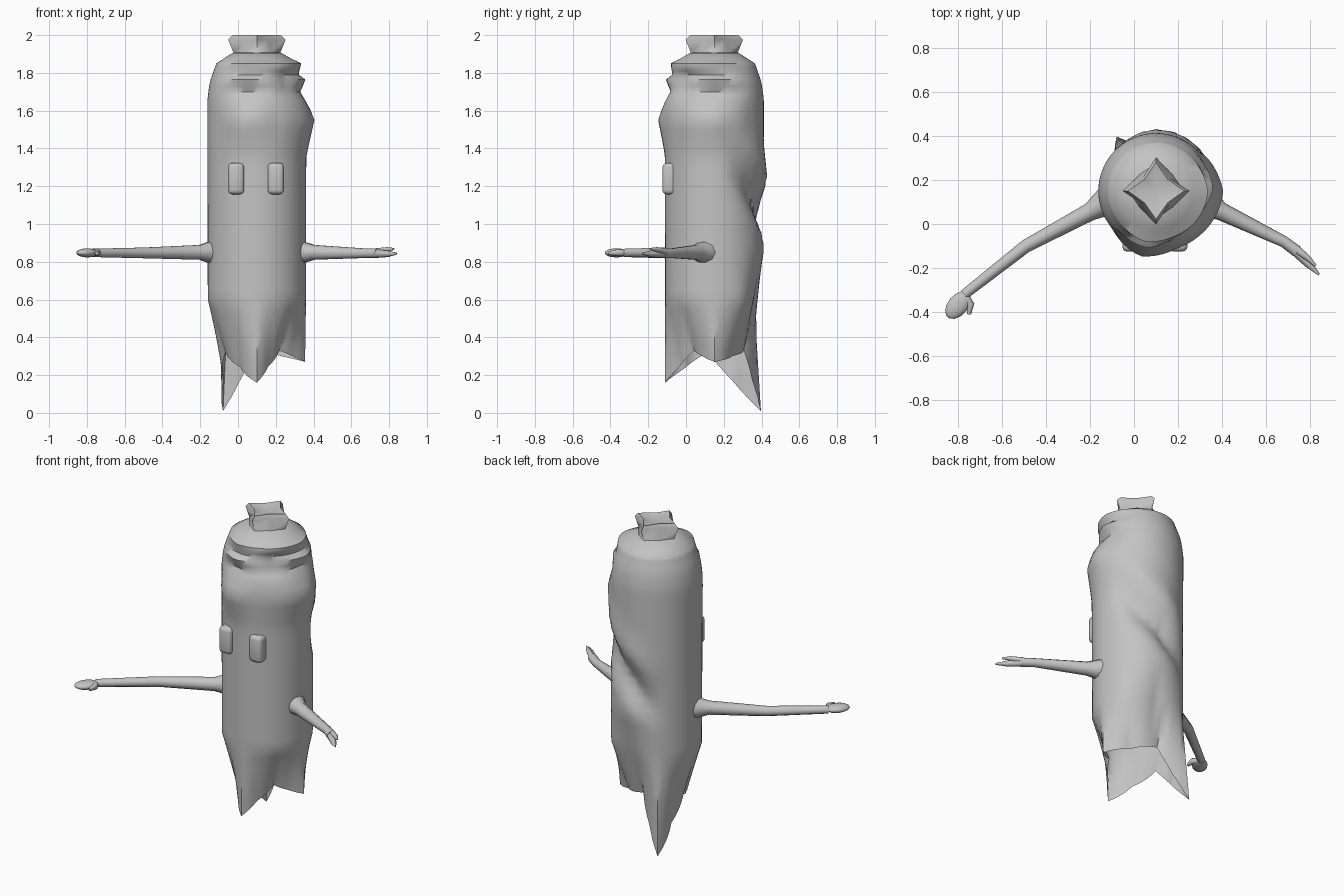
import bpy, bmesh
from math import sin, cos, radians
from mathutils import Vector

cube = bpy.data.objects.get("Cube")
if cube:
    bpy.data.objects.remove(cube, do_unlink=True)

GREY = (0.55, 0.55, 0.55, 1)
mat = bpy.data.materials.new("plain grey")
mat.use_nodes = True
mat.diffuse_color = GREY
mat.node_tree.nodes["Principled BSDF"].inputs["Base Color"].default_value = GREY
CX, CY = 0.1, 0.15


def lerp(table, t, column=1):
    """Piecewise linear lookup of one column, keyed by the first."""
    if t <= table[0][0]:
        return table[0][column]
    for lo, hi in zip(table, table[1:]):
        if t <= hi[0]:
            return lo[column] + (hi[column] - lo[column]) * (t - lo[0]) / (hi[0] - lo[0])
    return table[-1][column]


def finish(obj, angle=45):
    obj.data.materials.append(mat)
    bpy.ops.object.select_all(action='DESELECT')
    obj.select_set(True)
    bpy.context.view_layer.objects.active = obj
    bpy.ops.object.shade_smooth_by_angle(angle=radians(angle))


def loft(name, rings, top, angle=45):
    """Skin closed rings of points and close them with a centre point."""
    bm = bmesh.new()
    loops = [[bm.verts.new(p) for p in ring] for ring in rings]
    tip = bm.verts.new(top)
    n = len(loops[0])
    for i in range(n):
        j = (i + 1) % n
        for lo, hi in zip(loops, loops[1:]):
            bm.faces.new((lo[i], lo[j], hi[j], hi[i]))
        bm.faces.new((loops[-1][i], loops[-1][j], tip))
    mesh = bpy.data.meshes.new(name)
    bm.to_mesh(mesh)
    bm.free()
    obj = bpy.data.objects.new(name, mesh)
    bpy.context.collection.objects.link(obj)
    finish(obj, angle)


def polar(a, r, z):
    return Vector((CX + r * cos(radians(a)), CY + r * sin(radians(a)), z))


# Body: round column with a domed top and folds
PROFILE = [(0.6, 0.26), (1.66, 0.262), (1.75, 0.25), (1.85, 0.215), (1.905, 0.13)]
BROW = [(1.36, 0), (1.56, 0.045), (1.7, -0.03), (1.765, 0.015), (1.79, -0.015),
        (1.85, 0.02), (1.89, 0)]
BROW_SPAN = [(-140, 0), (-103, 1), (-70, 0.35), (-45, 0.5), (0, 1), (45, 0)]
RECESS = [(1.66, 0), (1.76, -0.05), (1.83, 0)]
FOLD = [(0.9, 0), (1.04, -0.07), (1.24, 0.02), (1.42, 0)]
FOLD_SPAN = [(15, 0), (50, 0.8), (90, 1), (135, 0)]
# Hem: three hanging points with notches pulled inward (angle, radius, height)
HEM = [(0, 0.255, 0.27), (36, 0.16, 0.3), (96, 0.155, 0.335), (114, 0.22, 0.17),
       (126, 0.305, 0.01), (150, 0.2, 0.165), (192, 0.17, 0.32), (240, 0.175, 0.24),
       (270, 0.26, 0.16), (288, 0.195, 0.245), (318, 0.16, 0.33), (342, 0.2, 0.3),
       (360, 0.255, 0.27)]


def tent(a, centre, width):
    return max(0, 1 - abs(a - centre) / width)


def body_point(a, z):
    front = a - 360 if a > 180 else a
    r = lerp(PROFILE, z)
    r += lerp(BROW, z) * lerp(BROW_SPAN, front)
    r += lerp(RECESS, z) * tent(front, -45, 50)
    r += lerp(FOLD, z + (a - 90) * 0.0033) * lerp(FOLD_SPAN, a)
    r += lerp([(0.6, -0.05), (0.85, 0)], z) * tent(a, 80, 45)
    return polar(a, r, z)


angles = range(0, 360, 6)
rings = [[polar(a, lerp(HEM, a), lerp(HEM, a, 2)).lerp(body_point(a, 0.6), t / 6)
          for a in angles] for t in range(6)]
levels = [0.6 + 0.05 * i for i in range(22)]
levels += [1.68, 1.7, 1.73, 1.765, 1.79, 1.81, 1.83, 1.85, 1.88, 1.905]
rings += [[body_point(a, z) for a in angles] for z in levels]
loft("body", rings, (CX, CY, 1.92))

# Stem: round neck flaring into a four-pointed star with a sunken top
star = [(1.88, 0.13, 0.125), (1.91, 0.125, 0.105), (1.975, 0.152, 0.085), (2.0, 0.128, 0.075)]
loft("stem", [[polar(45 * k, inner if k % 2 else outer, z) for k in range(8)]
              for z, outer, inner in star], (CX, CY, 1.975), 60)


# Limbs: tapered tubes along a path of (x, y, z, radius)
def limb(name, path):
    rings = []
    for i, p in enumerate(path):
        a = Vector(path[max(i - 1, 0)][:3])
        b = Vector(path[min(i + 1, len(path) - 1)][:3])
        d = (b - a).normalized()
        side = d.cross(Vector((0, 0, 1))).normalized()
        up = side.cross(d)
        rings.append([Vector(p[:3]) + p[3] * (side * cos(radians(t)) + up * sin(radians(t)))
                      for t in range(0, 360, 36)])
    loft(name, rings, Vector(path[-1][:3]), 60)


limb("right_arm", [(-0.1, 0.12, 0.85, 0.072), (-0.16, 0.08, 0.85, 0.055), (-0.2, 0.055, 0.85, 0.041),
                   (-0.49, -0.1, 0.847, 0.03), (-0.77, -0.32, 0.847, 0.023)])
limb("left_arm", [(0.3, 0.12, 0.85, 0.072), (0.355, 0.08, 0.85, 0.055), (0.4, 0.055, 0.85, 0.041),
                  (0.68, -0.08, 0.845, 0.026), (0.74, -0.125, 0.845, 0.027)])
limb("left_finger_long", [(0.72, -0.11, 0.843, 0.024), (0.79, -0.18, 0.842, 0.018),
                          (0.84, -0.23, 0.843, 0.005)])
limb("left_finger_short", [(0.73, -0.11, 0.852, 0.02), (0.79, -0.155, 0.865, 0.013),
                           (0.825, -0.19, 0.868, 0.005)])
limb("right_thumb", [(-0.765, -0.33, 0.847, 0.018), (-0.742, -0.365, 0.848, 0.018),
                     (-0.748, -0.41, 0.845, 0.009)])

# Fist: flattened ball at the end of the right arm
bpy.ops.mesh.primitive_uv_sphere_add(segments=14, ring_count=8, radius=1,
                                     location=(-0.798, -0.368, 0.847), rotation=(0, 0, radians(50)))
fist = bpy.context.object
fist.name = "right_fist"
fist.scale = (0.073, 0.046, 0.024)
finish(fist, 60)

# Eyes: tall rounded blocks
for name, x in (("right_eye", -0.01), ("left_eye", 0.2)):
    bpy.ops.mesh.primitive_cube_add(size=1, location=(x, -0.085, 1.24))
    eye = bpy.context.object
    eye.name = name
    eye.scale = (0.085, 0.08, 0.165)
    bpy.ops.object.transform_apply(location=False, rotation=False, scale=True)
    bevel = eye.modifiers.new("rounding", 'BEVEL')
    bevel.width, bevel.segments = 0.022, 3
    bpy.ops.object.modifier_apply(modifier=bevel.name)
    finish(eye, 60)
